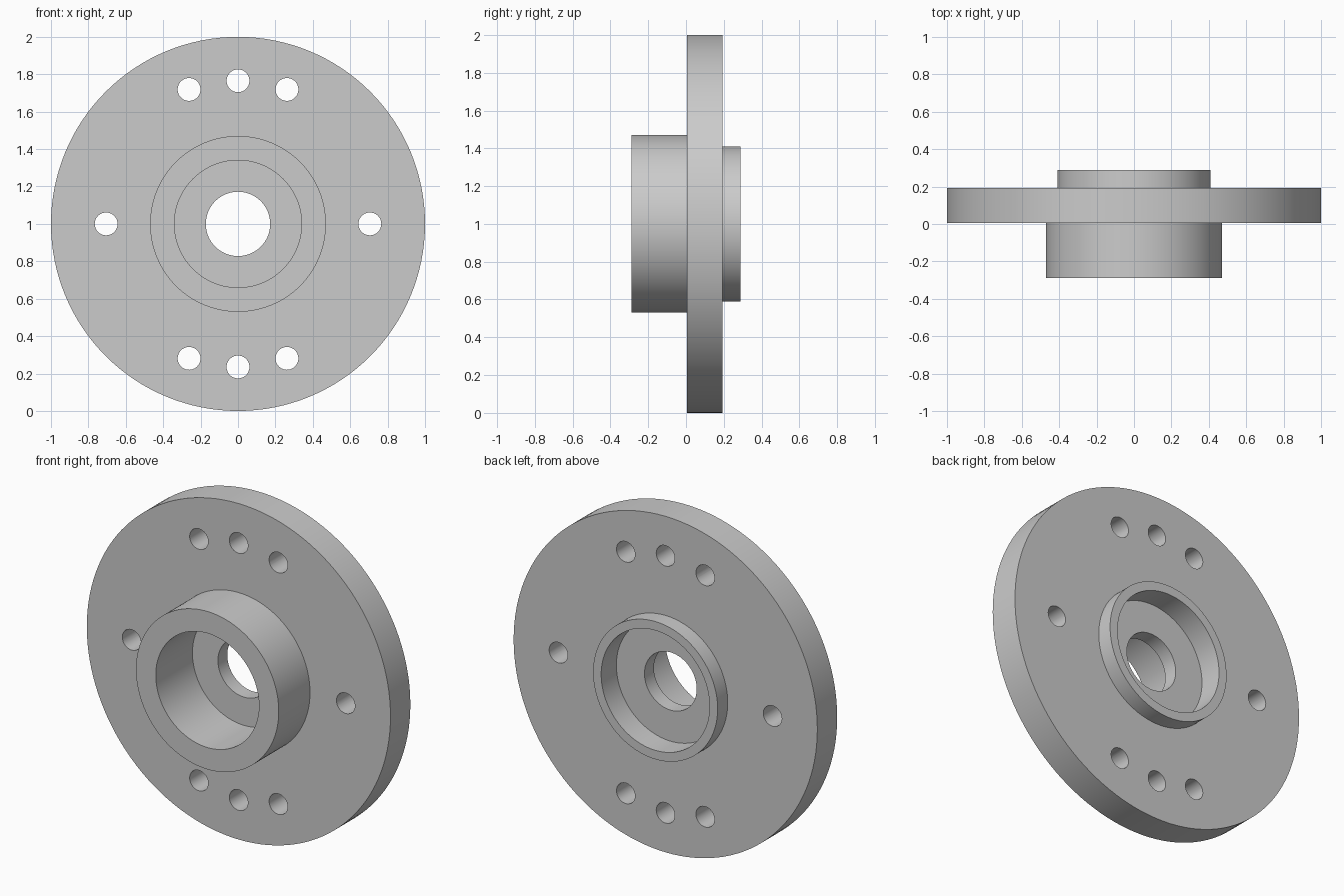
import bpy, bmesh
from math import radians, sin, cos, pi
from mathutils import Vector, Matrix

cube = bpy.data.objects.get("Cube")
if cube:
    bpy.data.objects.remove(cube, do_unlink=True)

CENTER = Vector((0, 0, 1))

steel = bpy.data.materials.new("plain grey metal")
steel.use_nodes = True
GREY = (0.6, 0.6, 0.6, 1)
steel.diffuse_color = GREY
steel.node_tree.nodes["Principled BSDF"].inputs["Base Color"].default_value = GREY


def make_object(name, bm):
    bmesh.ops.recalc_face_normals(bm, faces=bm.faces)
    mesh = bpy.data.meshes.new(name)
    bm.to_mesh(mesh)
    bm.free()
    mesh.materials.append(steel)
    obj = bpy.data.objects.new(name, mesh)
    bpy.context.collection.objects.link(obj)
    return obj


def lathe(name, profile, steps=128):
    """Spin a closed (radius, y) profile around the y axis through CENTER."""
    bm = bmesh.new()
    verts = [bm.verts.new(CENTER + Vector((r, y, 0))) for r, y in profile]
    edges = [bm.edges.new((verts[i - 1], v)) for i, v in enumerate(verts)]
    bmesh.ops.spin(bm, geom=verts + edges, cent=CENTER, axis=(0, 1, 0),
                   angle=2 * pi, steps=steps, use_merge=True)
    bmesh.ops.remove_doubles(bm, verts=bm.verts, dist=1e-5)
    return make_object(name, bm)


# Stepped body: front hub, wide disc, rear lip, with a pocket on each side of the bored web
FRONT, DISC_FRONT, DISC_BACK, BACK = -0.288, 0.006, 0.193, 0.288
WEB_FRONT, WEB_BACK = 0.057, 0.145
BORE, HUB_IN, HUB_OUT, LIP_IN, LIP_OUT = 0.172, 0.34, 0.47, 0.357, 0.41
body = lathe("flanged_hub", [
    (BORE, WEB_FRONT), (HUB_IN, WEB_FRONT), (HUB_IN, FRONT), (HUB_OUT, FRONT),
    (HUB_OUT, DISC_FRONT), (1, DISC_FRONT), (1, DISC_BACK), (LIP_OUT, DISC_BACK),
    (LIP_OUT, BACK), (LIP_IN, BACK), (LIP_IN, WEB_BACK), (BORE, WEB_BACK)])

# Bolt holes: one on each side, three at the top and three at the bottom
holes = [(0.705, 0), (0.705, 180)]
holes += [(0.765, base + step) for base in (90, 270) for step in (-20, 0, 20)]
bm = bmesh.new()
for radius, angle in holes:
    a = radians(angle)
    spot = CENTER + Vector((radius * cos(a), 0.1, radius * sin(a)))
    bmesh.ops.create_cone(bm, cap_ends=True, segments=48, radius1=0.061, radius2=0.061,
                          depth=0.5, matrix=Matrix.Translation(spot) @ Matrix.Rotation(pi / 2, 4, 'X'))
cutter = make_object("bolt_hole_cutter", bm)
cutter.hide_render = True

# Cut the holes, then drop the cutter
cut = body.modifiers.new("bolt_holes", 'BOOLEAN')
cut.operation = 'DIFFERENCE'
cut.solver = 'EXACT'
cut.object = cutter
bpy.ops.object.select_all(action='DESELECT')
bpy.context.view_layer.objects.active = body
body.select_set(True)
bpy.ops.object.modifier_apply(modifier=cut.name)
bpy.data.objects.remove(cutter, do_unlink=True)
bpy.ops.object.shade_smooth_by_angle(angle=radians(30))
